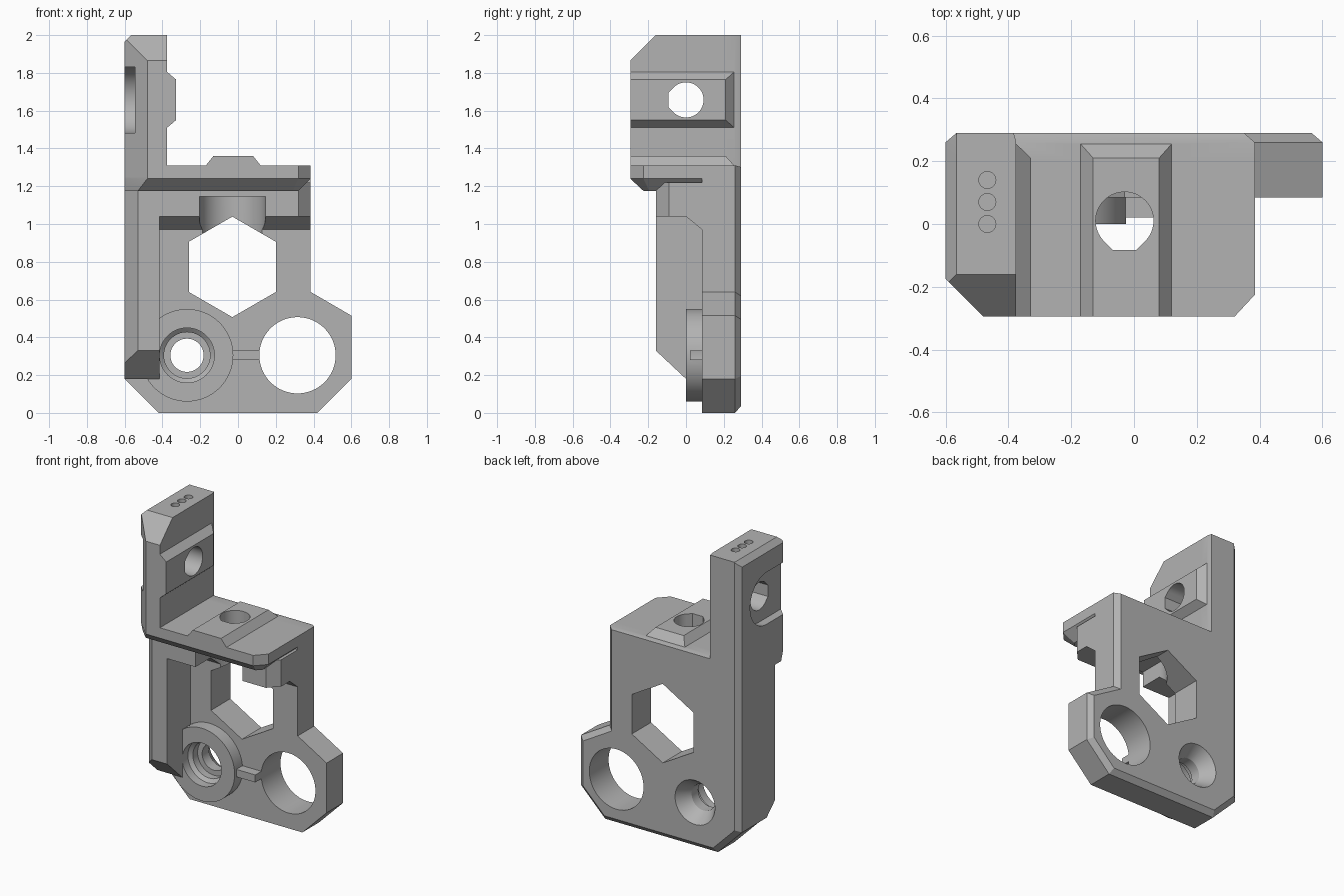
import bpy
import bmesh
from math import sin, cos, pi, radians, sqrt
from mathutils import Vector

cube = bpy.data.objects.get("Cube")
if cube:
    bpy.data.objects.remove(cube)

grey = bpy.data.materials.new("plain_grey")
grey.use_nodes = True
colour = (0.45, 0.45, 0.45, 1)
grey.diffuse_color = colour
grey.node_tree.nodes["Principled BSDF"].inputs["Base Color"].default_value = colour

# Maps a 2D outline point and a depth to 3D, for each extrusion axis
PLACE = {
    "x": lambda u, v, d: (d, u, v),
    "y": lambda u, v, d: (u, d, v),
    "z": lambda u, v, d: (u, v, d),
}


def loft(name, axis, *rings, cuts=()):
    """Closed solid through (depth, outline) rings, trimmed by (point, normal) planes."""
    bm = bmesh.new()
    loops = [[bm.verts.new(PLACE[axis](u, v, d)) for u, v in pts] for d, pts in rings]
    n = len(loops[0])
    for a, b in zip(loops, loops[1:]):
        for i in range(n):
            j = (i + 1) % n
            bm.faces.new((a[i], a[j], b[j], b[i]))
    bm.faces.new(loops[0][::-1])
    bm.faces.new(loops[-1])
    for point, normal in cuts:
        bmesh.ops.bisect_plane(bm, geom=bm.verts[:] + bm.edges[:] + bm.faces[:],
                               plane_co=point, plane_no=Vector(normal), clear_outer=True)
        bmesh.ops.holes_fill(bm, edges=[e for e in bm.edges if e.is_boundary])
    bmesh.ops.recalc_face_normals(bm, faces=bm.faces)
    mesh = bpy.data.meshes.new(name)
    bm.to_mesh(mesh)
    bm.free()
    mesh.materials.append(grey)
    ob = bpy.data.objects.new(name, mesh)
    bpy.context.collection.objects.link(ob)
    return ob


def prism(name, axis, start, end, pts, cuts=()):
    return loft(name, axis, (start, pts), (end, pts), cuts=cuts)


def circle(cu, cv, r, n=64):
    return [(cu + r * cos(2 * pi * i / n), cv + r * sin(2 * pi * i / n)) for i in range(n)]


def tipped(cu, cv, r, tip, spread, reach, half):
    """Round outline drawn out toward the tip angle, ending in a flat edge."""
    pts = []
    for i in range(49):
        a = spread + (2 * pi - 2 * spread) * i / 48
        pts.append((r * cos(a), r * sin(a)))
    pts += [(reach, -half), (reach, half)]
    c, s = cos(tip), sin(tip)
    return [(cu + u * c - v * s, cv + u * s + v * c) for u, v in pts]


def teardrop(cu, cv, r, tip):
    return tipped(cu, cv, r, tip, pi / 4, r, r * (sqrt(2) - 1))


def open_slot(cu, cv, r, tip):
    return tipped(cu, cv, r, tip, pi / 2, 0.6, r)


def combine(body, other, operation):
    mod = body.modifiers.new(other.name, "BOOLEAN")
    mod.operation, mod.solver, mod.object = operation, "EXACT", other
    bpy.context.view_layer.objects.active = body
    bpy.ops.object.modifier_apply(modifier=mod.name)
    bpy.data.objects.remove(other)


# Back plate with bevelled rear rim
outline = [(-.42, 0), (.42, 0), (.6, .18), (.6, .515), (.385, .64), (.385, 1.31),
           (-.375, 1.31), (-.375, 2), (-.565, 2), (-.6, 1.965), (-.6, .18)]
rear = [(-.405, .035), (.405, .035), (.565, .195), (.565, .495), (.35, .62), (.35, 1.302),
        (-.383, 1.302), (-.383, 2), (-.565, 2), (-.565, 1.995), (-.565, .195)]
body = loft("bracket_body", "y", (.085, outline), (.26, outline), (.29, rear))

# Tall side arm, shelf, shelf support and side wall
arm = [(-.6, .2), (-.6, -.175), (-.48, -.295), (-.375, -.295), (-.375, .2)]
shelf = [(-.6, .2), (-.6, -.175), (-.48, -.295), (.32, -.295), (.385, -.225), (.385, .2)]
shelf_under = [(-.6, .2), (-.6, -.155), (-.53, -.225), (.29, -.225), (.32, -.195), (.32, .2)]
support = [(-.5, .2), (-.5, -.16), (.32, -.16), (.385, -.09), (.385, .2)]
wall = [(-.6, .2), (-.6, -.09), (-.53, -.16), (-.415, -.16), (-.415, .2)]
gusset = [(0, 1.04), (.085, .97), (.2, .97), (.2, 1.1), (0, 1.1)]
parts = [
    prism("arm", "z", 1.25, 2, arm, cuts=[((0, -.16, 2), (0, -1, 1)),
                                          ((-.565, 0, 2), (-1, 0, 1))]),
    loft("shelf", "z", (1.175, shelf_under), (1.24, shelf), (1.31, shelf)),
    prism("shelf_support", "z", 1.04, 1.22, support),
    prism("support_gusset", "x", -.5, .385, gusset),
    prism("side_wall", "z", .18, 1.22, wall, cuts=[((0, -.16, .33), (0, -.15, -.16))]),
]

# Locating ridges with sloped sides and rear end
parts.append(loft("shelf_ridge", "z",
                  (1.29, [(-.17, -.295), (.12, -.295), (.12, .255), (-.17, .255)]),
                  (1.31, [(-.17, -.295), (.12, -.295), (.12, .255), (-.17, .255)]),
                  (1.36, [(-.13, -.295), (.08, -.295), (.08, .21), (-.13, .21)])))
parts.append(loft("arm_ridge", "x",
                  (-.4, [(-.295, 1.51), (.255, 1.51), (.255, 1.805), (-.295, 1.805)]),
                  (-.375, [(-.295, 1.51), (.255, 1.51), (.255, 1.805), (-.295, 1.805)]),
                  (-.328, [(-.295, 1.55), (.21, 1.55), (.21, 1.765), (-.295, 1.765)])))

# Round boss and the rib beside it
BOSS = (-.27, .305)
parts.append(prism("boss", "y", 0, .15, circle(*BOSS, .245)))
parts.append(prism("rib", "y", .02, .15, [(-.06, .28), (.16, .28), (.16, .33), (-.06, .33)]))
for part in parts:
    combine(body, part, "UNION")

# Openings
hexagon = [(-.03 + .266 * sin(i * pi / 3), .773 + .266 * cos(i * pi / 3)) for i in range(6)]
cutters = [
    prism("hex_window", "y", -.1, .4, hexagon),
    prism("large_hole", "y", -.1, .4, circle(.315, .305, .202)),
    prism("boss_bore", "y", -.1, .4, circle(*BOSS, .088)),
    loft("boss_seat", "y", (-.1, circle(*BOSS, .145)), (.06, circle(*BOSS, .145)),
         (.08, circle(*BOSS, .122)), (.13, circle(*BOSS, .122))),
    loft("boss_countersink", "y", (.2, circle(*BOSS, .088)), (.3, circle(*BOSS, .155))),
    prism("shelf_hole", "z", 1, 1.5, teardrop(-.03, .01, .092, -pi / 2)),
    prism("shelf_nut_slot", "z", .9, 1.145, open_slot(-.03, .01, .175, -pi / 2)),
    prism("arm_hole", "x", -.8, -.2, teardrop(0, 1.657, .093, pi)),
    prism("arm_nut_slot", "x", -.8, -.545, open_slot(0, 1.657, .175, pi)),
]
cutters += [prism("pin_hole", "z", 1.9, 2.1, circle(-.467, y, .027, 24)) for y in (0, .07, .14)]
for cutter in cutters:
    combine(body, cutter, "DIFFERENCE")

bpy.ops.object.select_all(action="DESELECT")
body.select_set(True)
bpy.context.view_layer.objects.active = body
bpy.ops.object.shade_smooth_by_angle(angle=radians(25))
